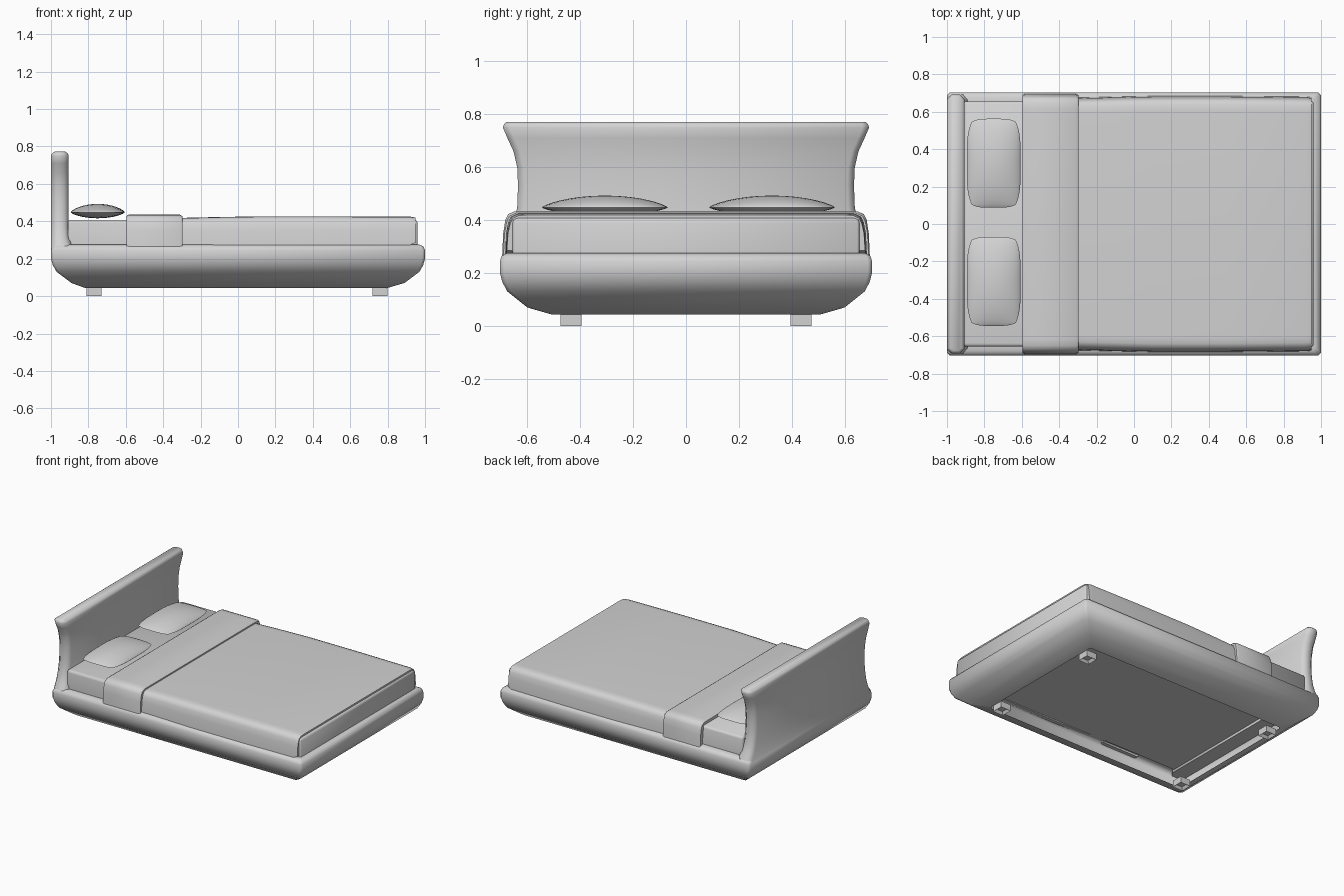
import bpy, bmesh, math

if "Cube" in bpy.data.objects:
    bpy.data.objects.remove(bpy.data.objects["Cube"])

GREY = bpy.data.materials.new("light_grey")
GREY.diffuse_color = (0.65, 0.65, 0.65, 1)
GREY.use_nodes = True
GREY.node_tree.nodes["Principled BSDF"].inputs["Base Color"].default_value = GREY.diffuse_color


def finish(name, bm, angle=50):
    """Turn a bmesh into a shaded object."""
    bmesh.ops.recalc_face_normals(bm, faces=bm.faces)
    mesh = bpy.data.meshes.new(name)
    bm.to_mesh(mesh)
    bm.free()
    mesh.materials.append(GREY)
    ob = bpy.data.objects.new(name, mesh)
    bpy.context.collection.objects.link(ob)
    bpy.ops.object.select_all(action='DESELECT')
    ob.select_set(True)
    bpy.context.view_layer.objects.active = ob
    bpy.ops.object.shade_smooth_by_angle(angle=math.radians(angle))
    return ob


def loft(name, rings, angle=50, caps=True):
    """Skin closed rings of equal point count, optionally capping both ends."""
    bm = bmesh.new()
    loops = [[bm.verts.new(p) for p in ring] for ring in rings]
    n = len(loops[0])
    for a, b in zip(loops, loops[1:]):
        for i in range(n):
            j = (i + 1) % n
            bm.faces.new((a[i], a[j], b[j], b[i]))
    if caps:
        bm.faces.new(loops[0])
        bm.faces.new(loops[-1])
    return finish(name, bm, angle)


def rect(x0, x1, hy, z, c=0.015):
    """Horizontal rectangle with cut corners."""
    return [(x0 + c, -hy, z), (x1 - c, -hy, z), (x1, -hy + c, z), (x1, hy - c, z),
            (x1 - c, hy, z), (x0 + c, hy, z), (x0, hy - c, z), (x0, -hy + c, z)]


def drape(x, hy, top, hem, t=0.026):
    """Cross-section of a cloth hanging over both sides of the bed."""
    outer = [(hy, hem), (hy - 0.004, 0.35), (hy - 0.012, top - 0.035),
             (hy - 0.022, top - 0.013), (hy - 0.045, top - 0.002), (hy - 0.08, top)]
    inner = [(y - t, min(z, top - t)) for y, z in reversed(outer)]
    left = [(-y, z) for y, z in reversed(outer)]
    under = [(-y, z) for y, z in reversed(inner)] + inner
    return [(x, y, z) for y, z in outer + left + under]


# Rounded base: an open shell whose top lip meets the mattress
base = [(-0.82, 0.80, 0.51, 0.044),
        (-0.89, 0.89, 0.60, 0.07), (-0.97, 0.97, 0.675, 0.13),
        (-0.99, 0.99, 0.694, 0.165), (-1.0, 1.0, 0.703, 0.20),
        (-1.0, 1.0, 0.703, 0.245), (-0.992, 0.992, 0.697, 0.265),
        (-0.97, 0.97, 0.678, 0.275), (-0.90, 0.94, 0.645, 0.275)]
loft("base", [rect(*r) for r in base], caps=False)

# Headboard, waisted in the middle and flared at top and bottom
head = [(-0.888, 0.700, 0.25), (-0.89, 0.69, 0.275), (-0.902, 0.672, 0.31),
        (-0.905, 0.652, 0.37), (-0.905, 0.638, 0.45), (-0.905, 0.635, 0.53),
        (-0.905, 0.638, 0.60), (-0.905, 0.652, 0.66), (-0.905, 0.675, 0.71),
        (-0.905, 0.692, 0.75)]
rings = [rect(-1.0, x1, hy, z, 0.025) for x1, hy, z in head]
rings += [rect(-0.995, -0.910, 0.688, 0.762, 0.022), rect(-0.982, -0.922, 0.678, 0.772)]
loft("headboard", rings)

# Mattress
loft("mattress", [rect(-0.91, 0.96, 0.655, 0.27, 0.008),
                  rect(-0.91, 0.96, 0.655, 0.39, 0.008),
                  rect(-0.908, 0.957, 0.652, 0.402, 0.008),
                  rect(-0.90, 0.948, 0.643, 0.408, 0.008)])

# Blanket with a slightly sagging hem, and the folded band across it
loft("blanket", [drape(-0.31, 0.675, 0.418, 0.275), drape(-0.1, 0.680, 0.423, 0.266),
                 drape(0.1, 0.684, 0.426, 0.263), drape(0.5, 0.684, 0.426, 0.267),
                 drape(0.92, 0.680, 0.425, 0.274), drape(0.948, 0.677, 0.420, 0.285)])
loft("folded_band", [drape(-0.597, 0.690, 0.428, 0.265), drape(-0.585, 0.695, 0.435, 0.262),
                     drape(-0.31, 0.695, 0.435, 0.262), drape(-0.298, 0.690, 0.428, 0.265)])


# Pillows: two bulged sheets joined at a barrel-shaped seam
def pillow(name, cy):
    bm = bmesh.new()
    n = 16
    for height in (0.045, -0.032):
        grid = []
        for i in range(n + 1):
            u = math.sin(math.pi / 2 * (2 * i / n - 1))
            row = []
            for j in range(n + 1):
                v = math.sin(math.pi / 2 * (2 * j / n - 1))
                x = 0.144 * u * (1 - 0.18 * v ** 4)
                y = 0.238 * v * (1 - 0.07 * u ** 4)
                bulge = (1 - u * u) ** 0.7 * (1 - v * v) ** 0.75
                row.append(bm.verts.new((x - 0.75, cy + y, 0.448 + height * bulge)))
            grid.append(row)
        for i in range(n):
            for j in range(n):
                bm.faces.new((grid[i][j], grid[i + 1][j], grid[i + 1][j + 1], grid[i][j + 1]))
    bmesh.ops.remove_doubles(bm, verts=bm.verts, dist=0.0005)
    finish(name, bm, 60)


for side, cy in (("left", 0.325), ("right", -0.307)):
    pillow("pillow_" + side, cy)

# Short square legs with hollow undersides
for x in (-0.77, 0.76):
    for y in (-0.435, 0.435):
        bm = bmesh.new()
        bmesh.ops.create_cube(bm, size=1)
        for v in bm.verts:
            v.co = (x + v.co.x * 0.08, y + v.co.y * 0.08, (v.co.z + 0.5) * 0.046)
        bm.normal_update()
        foot = [f for f in bm.faces if f.normal.z < -0.9]
        bmesh.ops.inset_region(bm, faces=foot, thickness=0.018)
        for v in foot[0].verts:
            v.co.z += 0.02
        finish("leg", bm, 30)
